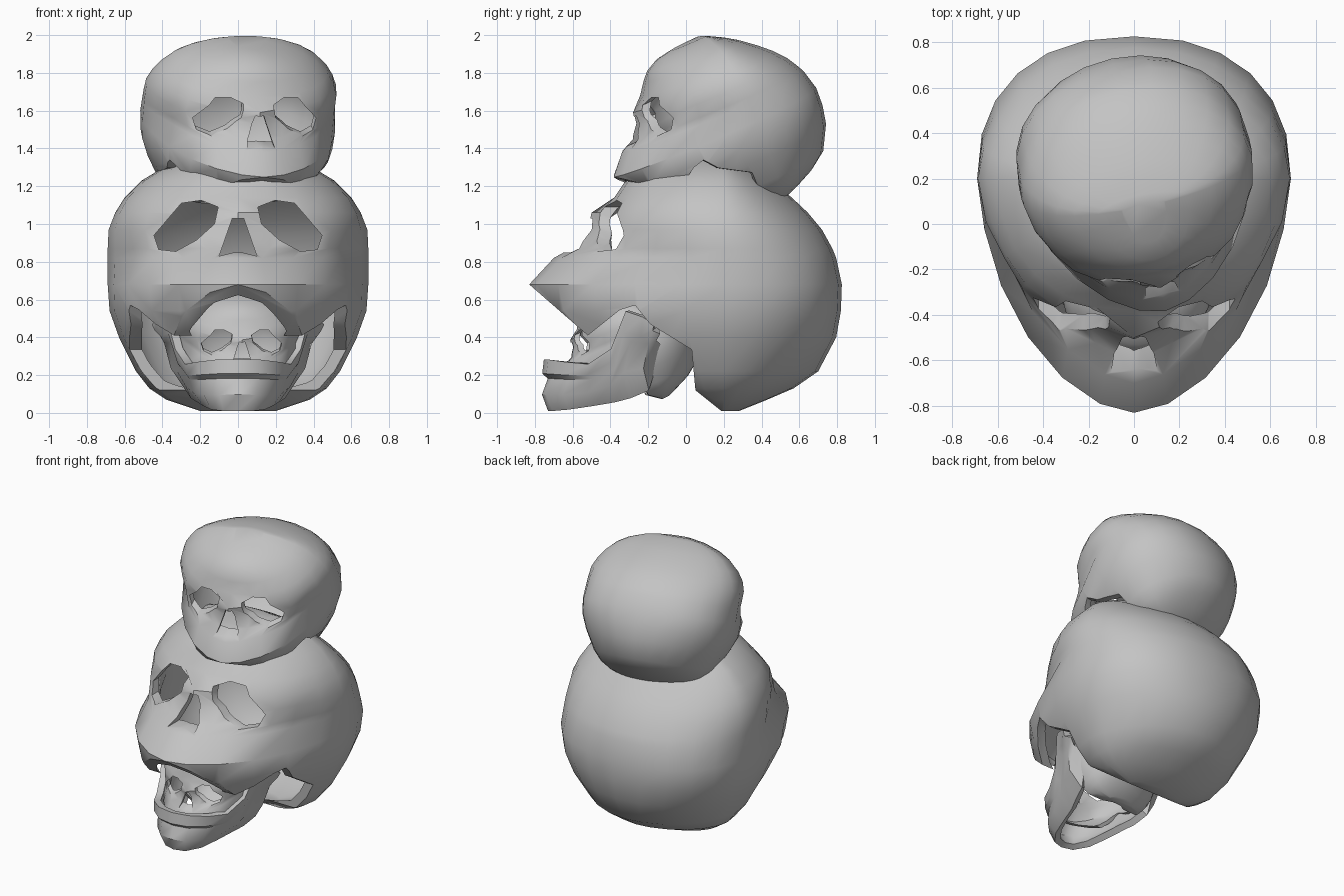
import bpy
import bmesh
from math import sin, cos, pi, radians, exp
from mathutils import Matrix, Vector

if "Cube" in bpy.data.objects:
    bpy.data.objects.remove(bpy.data.objects["Cube"])

bone = bpy.data.materials.new("bone grey")
bone.use_nodes = True
GREY = (0.55, 0.55, 0.55, 1)
bone.diffuse_color = GREY
for node in bone.node_tree.nodes:
    if node.type == 'BSDF_PRINCIPLED':
        node.inputs["Base Color"].default_value = GREY


def make_object(name, bm):
    bmesh.ops.recalc_face_normals(bm, faces=bm.faces)
    mesh = bpy.data.meshes.new(name)
    bm.to_mesh(mesh)
    bm.free()
    mesh.materials.append(bone)
    obj = bpy.data.objects.new(name, mesh)
    bpy.context.scene.collection.objects.link(obj)
    return obj


def prism(name, outline, axis, start, end):
    """Extrude an outline along x (outline in y, z) or along y (outline in x, z)."""
    def place(p, d):
        return (d, p[0], p[1]) if axis == 'x' else (p[0], d, p[1])
    bm = bmesh.new()
    face = bm.faces.new([bm.verts.new(place(p, start)) for p in outline])
    new = bmesh.ops.extrude_face_region(bm, geom=[face])["geom"]
    shift = Vector(place((0, 0), end - start))
    bmesh.ops.translate(bm, vec=shift, verts=[g for g in new if isinstance(g, bmesh.types.BMVert)])
    obj = make_object(name, bm)
    obj.hide_render = True
    return obj


def bake(obj, angle):
    """Apply the modifiers and smooth everything but the sharp edges."""
    bpy.context.view_layer.update()
    graph = bpy.context.evaluated_depsgraph_get()
    mesh = bpy.data.meshes.new_from_object(obj.evaluated_get(graph))
    obj.modifiers.clear()
    obj.data = mesh
    mesh.polygons.foreach_set("use_smooth", [True] * len(mesh.polygons))
    mesh.set_sharp_from_angle(angle=radians(angle))


# Skull: stacked rings of height, half width, front y, back y, front pointedness
RINGS = [
    (0.01, 0.20, 0.10, 0.28, 1.0), (0.07, 0.38, 0.00, 0.43, 1.0),
    (0.13, 0.47, -0.2, 0.57, 1.0), (0.22, 0.54, -0.4, 0.70, 1.1),
    (0.40, 0.63, -0.74, 0.795, 1.2), (0.54, 0.68, -0.80, 0.82, 1.15),
    (0.68, 0.69, -0.83, 0.825, 1.13), (0.82, 0.69, -0.70, 0.795, 1.25),
    (0.87, 0.69, -0.55, 0.775, 1.05), (0.97, 0.685, -0.46, 0.72, 0.92),
    (1.06, 0.65, -0.44, 0.645, 0.9), (1.14, 0.60, -0.38, 0.56, 0.92),
    (1.23, 0.51, -0.32, 0.45, 0.97), (1.29, 0.41, -0.27, 0.36, 1.0),
    (1.34, 0.27, -0.18, 0.27, 1.0), (1.365, 0.13, -0.05, 0.22, 1.0)]
SIDES = 24
MIDDLE = 0.2


def power(value, p):
    return abs(value) ** p * (1 if value >= 0 else -1)


bm = bmesh.new()
rows = []
for z, width, front, back, point in RINGS:
    row = []
    for i in range(SIDES):
        t = 2 * pi * i / SIDES
        s, c = sin(t), cos(t)
        p = point if c > 0 else 0.85 + 0.5 * abs(z - 0.65)
        x = width * power(s, p)
        y = MIDDLE - power(c, p) * ((MIDDLE - front) if c > 0 else (back - MIDDLE))
        # hollow temples and raised nose bridge
        x *= 1 - 0.07 * exp(-((y + 0.12) / 0.13) ** 2 - ((z - 0.88) / 0.16) ** 2)
        if i == 0 and 0.85 < z < 1.1:
            y -= 0.06
        row.append(bm.verts.new((x, y, z)))
    rows.append(row)
for low, high in zip(rows, rows[1:]):
    for i in range(SIDES):
        j = (i + 1) % SIDES
        bm.faces.new((low[i], low[j], high[j], high[i]))
bm.faces.new(rows[0])
bm.faces.new(rows[-1])
skull = make_object("large_skull", bm)

shell = skull.modifiers.new("shell", 'SOLIDIFY')
shell.thickness = 0.055
shell.offset = -1

# Openings: underside, eye sockets and nose
under = [(-1.1, 0.915), (-0.83, 0.68), (-0.52, 0.41), (-0.35, 0.545), (-0.27, 0.57),
         (-0.19, 0.47), (0.03, 0.335), (0.05, 0.12), (0.2, 0.0), (0.2, -0.2), (-1.1, -0.2)]
eye = [(0.105, 1.09), (0.195, 1.125), (0.30, 1.11), (0.445, 0.94),
       (0.42, 0.865), (0.33, 0.855), (0.22, 0.915), (0.125, 1.0)]
nose = [(-0.03, 1.03), (0.03, 1.03), (0.10, 0.83), (0.02, 0.85), (-0.02, 0.85), (-0.10, 0.83)]
cutters = [
    prism("underside_cutter", under, 'x', -1, 1),
    prism("left_eye_cutter", eye, 'y', -1.2, -0.1),
    prism("right_eye_cutter", [(-x, z) for x, z in eye], 'y', -1.2, -0.1),
    prism("nose_cutter", nose, 'y', -1.2, -0.2)]
for cutter in cutters:
    cut = skull.modifiers.new(cutter.name, 'BOOLEAN')
    cut.operation = 'DIFFERENCE'
    cut.solver = 'EXACT'
    cut.use_self = True
    cut.object = cutter
bake(skull, 38)
for cutter in cutters:
    bpy.data.objects.remove(cutter)


# Smaller skulls: placed by the point between the eyes, tipped forward
def copy_skull(name, target, width, scale, yaw):
    obj = bpy.data.objects.new(name, skull.data)
    bpy.context.scene.collection.objects.link(obj)
    obj.matrix_world = (Matrix.Translation(target) @ Matrix.Rotation(radians(yaw), 4, 'Z')
                        @ Matrix.Rotation(radians(24), 4, 'X')
                        @ Matrix.Diagonal((width, scale, scale, 1))
                        @ Matrix.Translation((0, 0.4, -1.0)))


copy_skull("top_skull", (0.10, -0.20, 1.58), 0.75, 0.71, 12)
copy_skull("small_skull", (0.02, -0.56, 0.38), 0.48, 0.46, 2)

# Lower jaw: columns of x, y, lower z, upper z from the chin to the hinge
half = [(0, -0.74, 0.02, 0.28), (0.10, -0.72, 0.02, 0.28), (0.19, -0.64, 0.03, 0.27),
        (0.25, -0.52, 0.05, 0.26), (0.30, -0.40, 0.07, 0.34), (0.35, -0.32, 0.09, 0.54),
        (0.39, -0.23, 0.13, 0.51), (0.42, -0.17, 0.36, 0.47)]
columns = [(-x, y, a, b) for x, y, a, b in half[:0:-1]] + half
# height fraction, width factor, y shift for each row
JAW_ROWS = [(0, 0.66, 0.03), (0.3, 0.86, 0.0), (0.65, 0.95, 0.03), (0.75, 1.0, 0.0), (1, 1.04, 0.01)]
bm = bmesh.new()
grid = [[bm.verts.new((x * w, y + dy, a + (b - a) * f)) for f, w, dy in JAW_ROWS]
        for x, y, a, b in columns]
for left, right in zip(grid, grid[1:]):
    for k in range(len(JAW_ROWS) - 1):
        bm.faces.new((left[k], right[k], right[k + 1], left[k + 1]))
jaw = make_object("lower_jaw", bm)
wall = jaw.modifiers.new("wall", 'SOLIDIFY')
wall.thickness = 0.045
wall.offset = 0
bake(jaw, 38)
